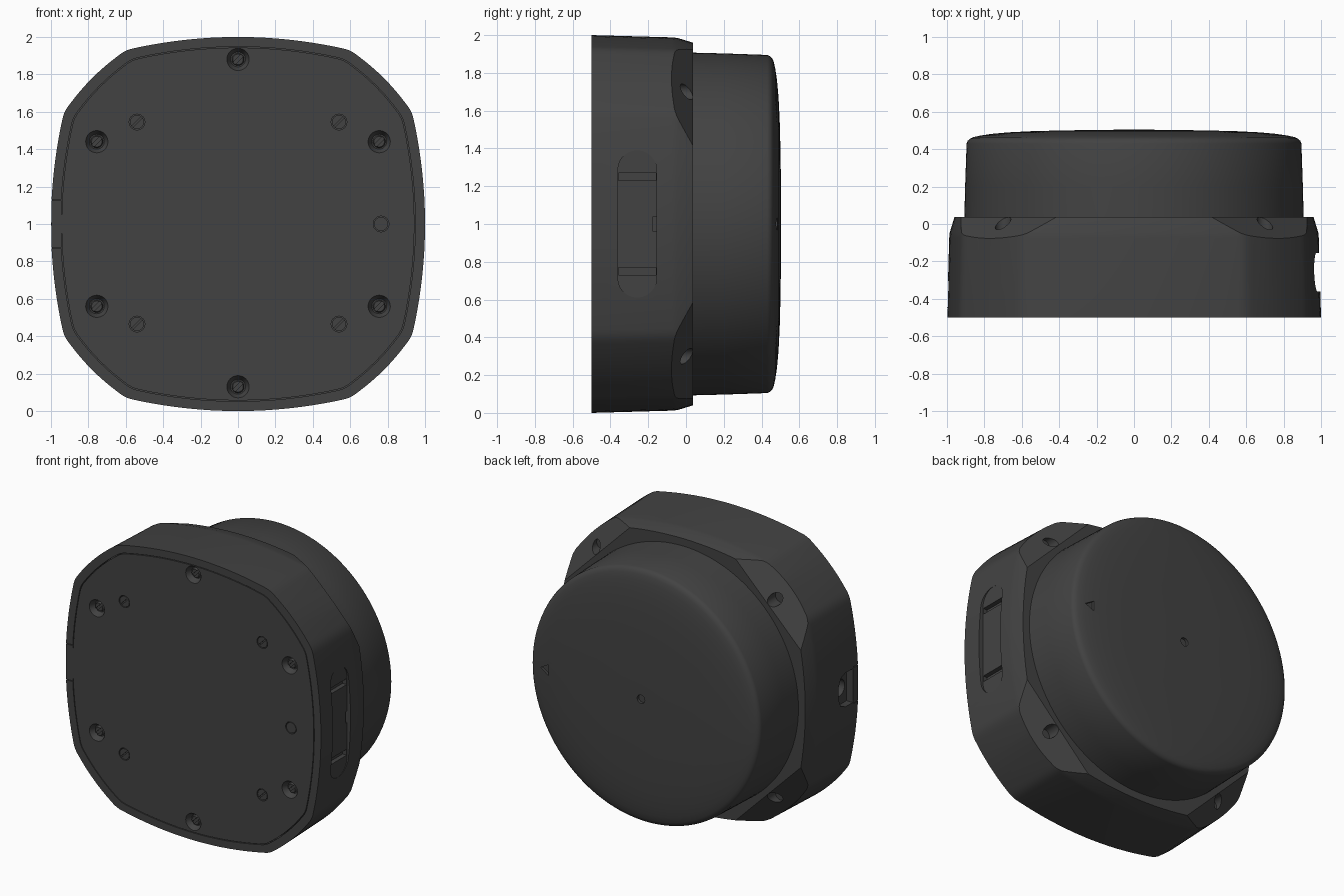
import bpy, bmesh, math
from mathutils import Vector

if "Cube" in bpy.data.objects:
    bpy.data.objects.remove(bpy.data.objects["Cube"])

mat = bpy.data.materials.new("dark_grey")
mat.diffuse_color = (0.055, 0.055, 0.055, 1)
mat.use_nodes = True
mat.node_tree.nodes["Principled BSDF"].inputs["Base Color"].default_value = mat.diffuse_color


def prism(name, pts, rings, axis='Y', centre=(0, 1)):
    """Loft an outline through (level, scale) rings along Y or X, with closed ends."""
    bm = bmesh.new()
    loops = []
    for lv, s in rings:
        loop = []
        for a, b in pts:
            u, w = centre[0] + a * s, centre[1] + b * s
            loop.append(bm.verts.new((u, lv, w) if axis == 'Y' else (lv, u, w)))
        loops.append(loop)
    n = len(pts)
    for l0, l1 in zip(loops, loops[1:]):
        for i in range(n):
            j = (i + 1) % n
            bm.faces.new((l0[i], l0[j], l1[j], l1[i]))
    bm.faces.new(loops[0])
    bm.faces.new(loops[-1])
    bmesh.ops.recalc_face_normals(bm, faces=bm.faces)
    me = bpy.data.meshes.new(name)
    bm.to_mesh(me)
    bm.free()
    me.materials.append(mat)
    ob = bpy.data.objects.new(name, me)
    bpy.context.collection.objects.link(ob)
    return ob


def circle(n=32):
    return [(math.cos(2 * math.pi * i / n), math.sin(2 * math.pi * i / n)) for i in range(n)]


def rect(w, h):
    return [(-w / 2, -h / 2), (w / 2, -h / 2), (w / 2, h / 2), (-w / 2, h / 2)]


def activate(ob):
    bpy.ops.object.select_all(action='DESELECT')
    ob.select_set(True)
    bpy.context.view_layer.objects.active = ob


def cut(target, *args, **kw):
    """Subtract a prism from the target."""
    cutter = prism("cutter", *args, **kw)
    mod = target.modifiers.new("cut", 'BOOLEAN')
    mod.operation, mod.solver, mod.object = 'DIFFERENCE', 'EXACT', cutter
    activate(target)
    bpy.ops.object.modifier_apply(modifier=mod.name)
    bpy.data.objects.remove(cutter)


def outline():
    """Rounded octagon: four bowed sides, four shorter bowed corners."""
    q = []
    for i in range(-8, 9):
        t = 0.56 * i / 8
        q.append((1 - 0.07 * (t / 0.6) ** 2, t))
    a, c, b = Vector((0.939, 0.56)), Vector((0.931, 0.603)), Vector((0.90, 0.64))
    fillet = [a * (1 - t) ** 2 + c * 2 * t * (1 - t) + b * t * t for t in (0.25, 0.5, 0.75)]
    q += [tuple(p) for p in fillet]
    for i in range(9):
        t = i / 8
        o = 0.056 * t * (1 - t) * 0.707
        q.append((0.90 - 0.26 * t + o, 0.64 + 0.26 * t + o))
    q += [(p.y, p.x) for p in reversed(fillet)]
    pts = []
    for k in range(4):
        co, si = round(math.cos(k * math.pi / 2)), round(math.sin(k * math.pi / 2))
        pts += [(x * co - z * si, x * si + z * co) for x, z in q]
    return pts


OUT = outline()
smooth = []

# Housing shell with tapered wall and chamfered rim
shell = prism("housing_shell", OUT, [(-0.5, 1), (-0.075, 0.988), (-0.045, 0.985), (0.037, 0.96)])
smooth.append(shell)

# Sloped flats on the four diagonal corners
bm = bmesh.new()
bm.from_mesh(shell.data)
for sx in (-1, 1):
    for sz in (-1, 1):
        d = Vector((sx, 0, sz)).normalized()
        co = Vector((0, 0.035, 1)) + d * 0.95
        no = d * 0.1 + Vector((0, 0.125, 0))
        bmesh.ops.bisect_plane(bm, geom=bm.verts[:] + bm.edges[:] + bm.faces[:], plane_co=co,
                               plane_no=no.normalized(), clear_outer=True)
        bmesh.ops.holes_fill(bm, edges=[e for e in bm.edges if e.is_boundary], sides=0)
bmesh.ops.recalc_face_normals(bm, faces=bm.faces)
bm.to_mesh(shell.data)
bm.free()

# Screw holes in the corner flats
for sx in (-1, 1):
    for sz in (-1, 1):
        cut(shell, circle(24), [(-0.06, 0.042), (0.2, 0.042)], centre=(sx * 0.7, 1 + sz * 0.7))

# Pocket for the base plate and its side tab
cut(shell, OUT, [(-0.6, 0.948), (-0.45, 0.948)])
cut(shell, rect(0.2, 0.26), [(-0.6, 1), (-0.45, 1)], centre=(-1.02, 1))

# Port on the left: arched recess with a round socket
arch = [(-0.08, -0.12), (0.0, -0.12), (0.05, -0.1), (0.075, -0.05), (0.08, 0),
        (0.075, 0.05), (0.05, 0.1), (0.0, 0.12), (-0.08, 0.12)]
cut(shell, arch, [(-1.1, 1), (-0.945, 1)], axis='X', centre=(-0.365, 1))
cut(shell, circle(24), [(-1.05, 0.06), (-0.85, 0.06)], axis='X', centre=(-0.365, 1))
pin = prism("port_pin", circle(16), [(-0.92, 0.02), (-0.84, 0.02)], axis='X', centre=(-0.365, 1))
smooth.append(pin)

# Connector slot on the right: stadium recess, cross grooves and key notch
stadium = [(0.1025 * math.cos(a), s * 0.2875 + 0.1025 * math.sin(a))
           for s in (1, -1) for a in [(0 if s > 0 else math.pi) + math.pi * i / 12 for i in range(13)]]
cut(shell, stadium, [(0.962, 1), (1.1, 1)], axis='X', centre=(-0.258, 1))
for s in (-1, 1):
    cut(shell, rect(0.2, 0.042), [(0.93, 1), (1.1, 1)], axis='X', centre=(-0.258, 1 + s * 0.25))
cut(shell, rect(0.018, 0.08), [(0.94, 1), (1.1, 1)], axis='X', centre=(-0.165, 1))

# Base plate with tab
plate = prism("base_plate", OUT, [(-0.5, 0.943), (-0.451, 0.943)])
smooth.append(plate)
prism("base_plate_tab", rect(0.055, 0.25), [(-0.5, 1), (-0.451, 1)], centre=(-0.9705, 1))

# Countersunk screws
screws = [(sx * 0.755, 1 + sz * 0.44) for sx in (-1, 1) for sz in (-1, 1)] + [(0, 1.88), (0, 0.13)]
for c in screws:
    cut(plate, circle(), [(-0.505, 0.062), (-0.46, 0.04)], centre=c)
    head = prism("plate_screw", circle(), [(-0.478, 0.028), (-0.458, 0.034)], centre=c)
    cut(head, [(-0.03, -0.018), (-0.018, -0.03), (0.03, 0.018), (0.018, 0.03)],
        [(-0.6, 1), (-0.468, 1)], centre=c)
    smooth.append(head)

# Flush plugs and the round button
plugs = [(sx * 0.54, 1.005 + sz * 0.54) for sx in (-1, 1) for sz in (-1, 1)]
for c in plugs + [(0.765, 1.0)]:
    cut(plate, circle(), [(-0.6, 0.042), (-0.46, 0.042)], centre=c)
    plug = prism("plate_plug", circle(), [(-0.498, 0.037), (-0.459, 0.037)], centre=c)
    if c in plugs:
        cut(plug, [(-0.03, -0.024), (-0.024, -0.03), (0.03, 0.024), (0.024, 0.03)],
            [(-0.6, 1), (-0.488, 1)], centre=c)
    smooth.append(plug)

# Round cap with slightly crowned back
cap = prism("round_cap", circle(128), [
    (0.0, 0.908), (0.2, 0.903), (0.43, 0.895), (0.445, 0.889), (0.456, 0.877), (0.464, 0.86),
    (0.473, 0.82), (0.482, 0.76), (0.49, 0.67), (0.496, 0.55), (0.5, 0.4), (0.503, 0.2), (0.504, 0.1)])
cut(cap, circle(24), [(0.485, 0.03), (0.6, 0.03)])
cut(cap, [(0.035, 0), (-0.03, 0.037), (-0.03, -0.037)], [(0.462, 1), (0.6, 1)], centre=(0.77, 1))
smooth.append(cap)

for ob in smooth:
    activate(ob)
    bpy.ops.object.shade_smooth_by_angle(angle=math.radians(28))
